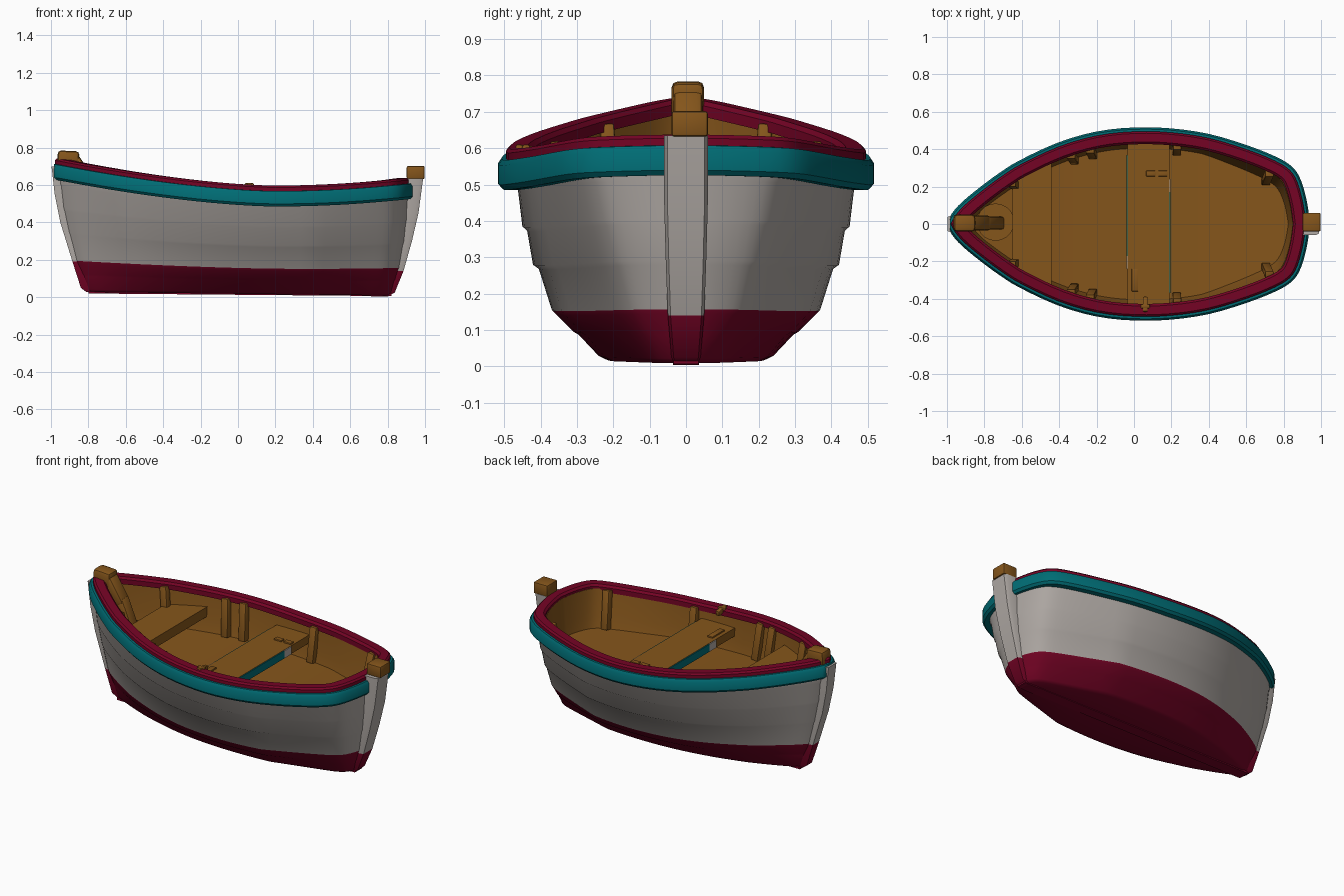
import bpy, bmesh, math
from mathutils import Vector

if "Cube" in bpy.data.objects:
    bpy.data.objects.remove(bpy.data.objects["Cube"])


def material(name, rgb):
    m = bpy.data.materials.new(name)
    m.diffuse_color = (*rgb, 1)
    m.use_nodes = True
    m.node_tree.nodes["Principled BSDF"].inputs["Base Color"].default_value = m.diffuse_color
    return m


WHITE = material("chalk white", (0.44, 0.405, 0.38))
RED = material("dark red", (0.175, 0.001, 0.018))
TEAL = material("teal", (0.0, 0.15, 0.175))
WOOD = material("brown wood", (0.235, 0.092, 0.011))


def build(name, verts, faces, mats, rule=None, angle=35, bevel=0):
    """Mesh object; rule(face index) gives the material slot."""
    me = bpy.data.meshes.new(name)
    me.from_pydata([tuple(v) for v in verts], [], faces)
    for m in mats:
        me.materials.append(m)
    for p in me.polygons:
        p.material_index = rule(p.index) if rule else 0
    bm = bmesh.new()
    bm.from_mesh(me)
    bmesh.ops.recalc_face_normals(bm, faces=bm.faces)
    if bevel:
        bmesh.ops.bevel(bm, geom=bm.edges[:], offset=bevel, segments=2,
                        profile=0.5, affect='EDGES')
    bm.to_mesh(me)
    bm.free()
    for p in me.polygons:
        p.use_smooth = True
    me.set_sharp_from_angle(angle=math.radians(angle))
    ob = bpy.data.objects.new(name, me)
    bpy.context.collection.objects.link(ob)
    return ob


# Plan of the rail: half outline from bow to stern, smoothed and mirrored
HALF = [(-.975, 0), (-.95, .045), (-.9, .10), (-.8, .182), (-.7, .255), (-.6, .317),
        (-.4, .41), (-.2, .468), (0, .49), (.2, .485), (.4, .455), (.6, .395),
        (.75, .335), (.83, .285), (.87, .22), (.9, .11), (.915, 0)]


def smooth(pts, n=3):
    out = []
    for i in range(len(pts) - 1):
        a, b, c, d = (Vector(pts[max(0, min(len(pts) - 1, i + k))]) for k in (-1, 0, 1, 2))
        for j in range(n):
            t = j / n
            out.append(0.5 * (2 * b + (c - a) * t + (2 * a - 5 * b + 4 * c - d) * t * t
                              + (3 * b - a - 3 * c + d) * t ** 3))
    return out + [Vector(pts[-1])]


half = smooth(HALF)
ring = half + [Vector((p.x, -p.y)) for p in half[-2:0:-1]]
N = len(ring)


def sheer(x):
    return 0.597 + (0.112 * (0.2 - x) ** 1.6 if x < 0.2 else 0.08 * (x - 0.2) ** 2)


def width(x):
    for a, b in zip(half, half[1:]):
        if a.x <= x <= b.x:
            return a.y + (b.y - a.y) * (x - a.x) / (b.x - a.x)
    return 0


def quads(levels, closed=False):
    """Faces joining consecutive rings of N points."""
    pairs = [(k, k + 1) for k in range(levels - 1)] + ([(levels - 1, 0)] if closed else [])
    return [(a * N + i, a * N + (i + 1) % N, b * N + (i + 1) % N, b * N + i)
            for a, b in pairs for i in range(N)]


def cap(k):
    """Cross planks closing ring k."""
    o = k * N
    out = [(o, o + 1, o + N - 1)]
    for i in range(1, N // 2 - 1):
        out.append((o + i, o + i + 1, o + N - i - 1, o + N - i))
    return out + [(o + N // 2 - 1, o + N // 2, o + N // 2 + 1)]


# Hull shell: (height share, half width, bow x, stern x), outside up then inside down
LEVELS = [(0, .215, -.81, .81), (.02, .24, -.83, .83), (.12, .295, -.85, .845),
          (.135, .31, -.855, .85), (.215, .357, -.88, .865), (.235, .368, -.885, .87),
          (.43, .404, -.92, .89), (.45, .42, -.925, .895), (.61, .436, -.95, .905),
          (.63, .449, -.955, .908), (.80, .461, -.97, .912), (.82, .472, -.975, .915),
          (.96, .48, -.975, .915),
          (.96, .435, -.91, .85), (.70, .42, -.89, .835), (.60, .405, -.87, .825)]


def hull_point(p, level):
    """Scaled outline point; the stern corner softens towards the bottom."""
    t, w, xb, xs = level
    z0 = 0.018 - 0.01 * p.x
    soft = 1 - .3 * (1 - t) * max(0, min(1, (p.x - .4) / .45))
    return Vector((xb + (p.x + .975) / 1.89 * (xs - xb), p.y * soft * w / .49,
                   z0 + t * (sheer(p.x) - z0)))


verts = [hull_point(p, level) for level in LEVELS for p in ring]
faces = quads(len(LEVELS))
side = len(faces)
faces += cap(0) + cap(len(LEVELS) - 1)


def hull_colour(i):
    if i >= side:
        return 1 if i < side + len(cap(0)) else 2
    k = i // N
    return 1 if k < 5 else (0 if k < 12 else 2)


build("hull", verts, faces, [WHITE, RED, WOOD], hull_colour, 50)


# Bands swept round the outline: section points are (outward, height from sheer)
def band(name, section, mat):
    vs = []
    for d, h in section:
        for i, p in enumerate(ring):
            t = ring[(i + 1) % N] - ring[i - 1]
            n = Vector((-t.y, t.x)).normalized()
            q = p + n * d
            if p.y * q.y < 0 or p.y == 0:
                q.y = 0
            vs.append((max(q.x, -.985), q.y, sheer(p.x) + h))
    return build(name, vs, quads(len(section), True), [mat], None, 40)


band("top_rail", [(.004, -.05), (.004, -.010), (-.006, 0), (-.052, 0),
                  (-.064, -.012), (-.064, -.042)], RED)
band("rubbing_strake", [(-.02, -.112), (.014, -.112), (.026, -.098), (.026, -.045),
                        (.016, -.03), (-.02, -.028)], TEAL)


# End posts: (z, outer x, half thickness), red below the waterline
def post(name, rows, inward, paint):
    vs = []
    for z, x, w in rows:
        xi = x + inward
        xm = x - math.copysign(.02, x)
        vs += [(x, -w * .85, z), (x, w * .85, z), (xm, w, z),
               (xi, w, z), (xi, -w, z), (xm, -w, z)]
    fs = [(6 * k + i, 6 * k + (i + 1) % 6, 6 * k + 6 + (i + 1) % 6, 6 * k + 6 + i)
          for k in range(len(rows) - 1) for i in range(6)]
    n = len(fs)
    fs += [tuple(range(6)), tuple(range(6 * len(rows) - 6, 6 * len(rows)))]
    return build(name, vs, fs, [WHITE, RED],
                 lambda i: 1 if i < 6 * paint or i == n else 0, 50)


post("bow_post", [(.028, -.81, .025), (.05, -.84, .03), (.19, -.885, .035), (.4, -.95, .038),
                  (.55, -.98, .042), (.70, -.997, .045)], .09, 2)
post("stern_post", [(.004, .80, .035), (.025, .838, .04), (.14, .885, .05), (.3, .93, .056),
                    (.45, .965, .06), (.635, .99, .06)], -.09, 2)


def beam(name, a, b, w, h, mat, bevel=.006):
    """Box from a to b, w wide across and h deep."""
    a, b = Vector(a), Vector(b)
    d = (b - a).normalized()
    s = d.cross(Vector((0, 0, 1)) if abs(d.z) < .9 else Vector((0, 1, 0))).normalized()
    u = s.cross(d)
    vs = [e + s * i * w / 2 + u * j * h / 2 for e in (a, b)
          for i, j in ((-1, -1), (1, -1), (1, 1), (-1, 1))]
    fs = [(0, 1, 2, 3), (4, 5, 6, 7)] + [(i, (i + 1) % 4, 4 + (i + 1) % 4, 4 + i) for i in range(4)]
    return build(name, vs, fs, [mat], None, 40, bevel)


# Keel and the wooden post heads
beam("keel", (-.80, 0, .026), (.82, 0, .012), .07, .012, RED, 0)
beam("stern_post_head", (.902, .01, .667), (.998, .01, .667), .10, .07, WOOD, .008)
beam("bow_post_head", (-.965, .005, .735), (-.85, .005, .73), .09, .10, WOOD, .018)
beam("inner_stem", (-.885, .005, .745), (-.79, .005, .60), .08, .07, WOOD, .015)
beam("inner_stem_foot", (-.805, .005, .63), (-.72, .005, .43), .075, .07, WOOD, .015)


# Seats follow the inside of the hull
def slab(name, x0, x1, top, thick, k):
    xs = [x0 + (x1 - x0) * i / 4 for i in range(5)]
    out = [(x, width(x) * k) for x in xs] + [(x, -width(x) * k) for x in reversed(xs)]
    vs = [(x, y, z) for z in (top - thick, top) for x, y in out]
    fs = [tuple(range(10)), tuple(range(10, 20))]
    fs += [(i, (i + 1) % 10, 10 + (i + 1) % 10, 10 + i) for i in range(10)]
    return build(name, vs, fs, [WOOD], None, 40)


slab("bow_seat", -.65, -.44, .55, .06, .86)
slab("middle_seat", -.035, .19, .51, .05, .87)
for name, x, s in (("fore", -.038, -1), ("aft", .193, 1)):
    beam("seat_stripe_" + name, (x, -s * .37, .485), (x, s * .17, .485), .006, .046, TEAL, 0)
    beam("seat_patch_" + name, (x, s * .17, .485), (x, s * .24, .485), .006, .046, WHITE, 0)

# Ribs on both inner walls, from the floor to the rail
for x in (-.70, -.36, -.25, .25, .78):
    for s in (-1, 1):
        p = Vector((x, s * width(x)))
        a, b = hull_point(p, LEVELS[-1]), hull_point(p, LEVELS[13])
        a.y -= s * .012
        b.y -= s * .008
        beam("rib", a, b, .045, .04, WOOD)

# Round foot in the bow
bm = bmesh.new()
bmesh.ops.create_cone(bm, cap_ends=True, segments=20, radius1=.09, radius2=.10, depth=.1)
bmesh.ops.translate(bm, verts=bm.verts, vec=(-.74, .01, .415))
me = bpy.data.meshes.new("bow_foot")
bm.to_mesh(me)
bm.free()
me.materials.append(WOOD)
bpy.context.collection.objects.link(bpy.data.objects.new("bow_foot", me))

# Oar pin on the rail and small cleats on the middle seat
beam("oar_pin", (.06, -.39, .585), (.06, -.47, .597), .026, .03, WOOD)
beam("oar_pin_bar", (.035, -.44, .60), (.085, -.44, .60), .022, .02, WOOD)
for x in (.09, .155):
    beam("seat_cleat", (x - .025, .27, .513), (x + .025, .27, .513), .03, .012, WOOD, .003)
beam("seat_cleat", (.005, -.36, .513), (.005, -.24, .513), .035, .012, WOOD, .003)
